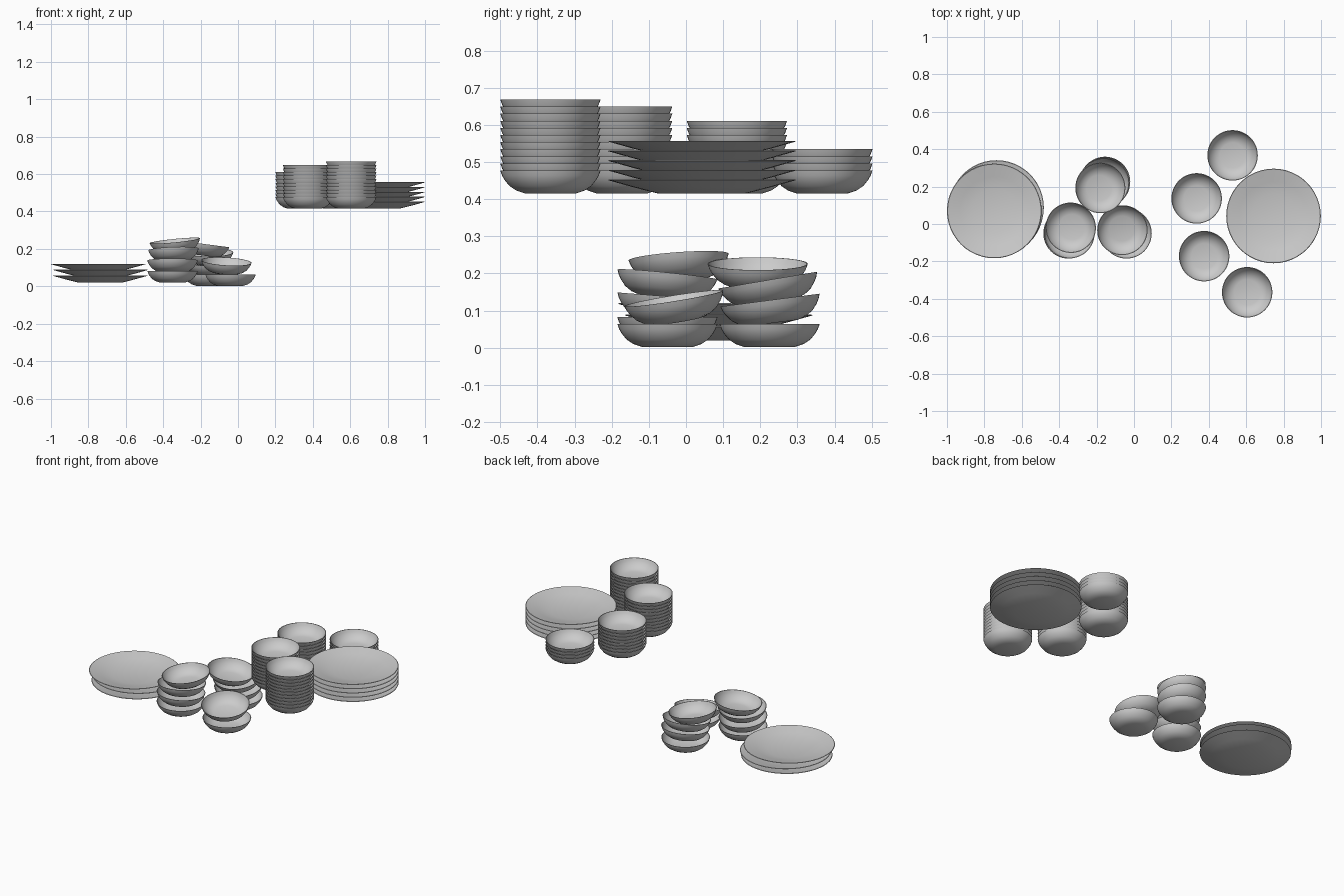
import bpy, math
from mathutils import Vector, Matrix

if "Cube" in bpy.data.objects:
    bpy.data.objects.remove(bpy.data.objects["Cube"])

SEGMENTS = 48

# Outer skin from base to rim, then inner skin back to the centre (radius, height)
BOWL = [(0, 0), (0.068, 0), (0.092, 0.008), (0.110, 0.020), (0.123, 0.036), (0.130, 0.048), (0.135, 0.062),
        (0.132, 0.062), (0.126, 0.048), (0.119, 0.037), (0.106, 0.023), (0.089, 0.012), (0.068, 0.006), (0, 0.006)]
PLATE = [(0, 0), (0.118, 0), (0.185, 0.017), (0.253, 0.036),
         (0.250, 0.038), (0.183, 0.022), (0.118, 0.007), (0, 0.007)]
BOWL_HEIGHT = 0.062


def lathe(name, profile):
    """Spin a profile round z into a closed, smooth shaded mesh."""
    verts, rings = [], []
    for r, z in profile:
        start = len(verts)
        count = 1 if r == 0 else SEGMENTS
        for i in range(count):
            a = 2 * math.pi * i / SEGMENTS
            verts.append((r * math.cos(a), r * math.sin(a), z))
        rings.append((start, count))
    faces = []
    for (a, na), (b, nb) in zip(rings, rings[1:]):
        for i in range(SEGMENTS):
            j = (i + 1) % SEGMENTS
            if na == 1:
                faces.append((a, b + j, b + i))
            elif nb == 1:
                faces.append((a + i, a + j, b))
            else:
                faces.append((a + i, a + j, b + j, b + i))
    mesh = bpy.data.meshes.new(name)
    mesh.from_pydata(verts, [], faces)
    mesh.update()
    mesh.shade_smooth()
    mesh.set_sharp_from_angle(angle=math.radians(30))
    return mesh


bowl_mesh = lathe("bowl", BOWL)
plate_mesh = lathe("plate", PLATE)


def place(name, mesh, matrix):
    ob = bpy.data.objects.new(name, mesh)
    bpy.context.collection.objects.link(ob)
    ob.matrix_world = matrix


def neat_stack(name, mesh, x, y, z, count, step):
    for i in range(count):
        place(f"{name}_{i + 1}", mesh, Matrix.Translation((x, y, z + i * step)))


def tilted_bowl(name, x, y, rim_z, slope_x, slope_y):
    """Place a bowl by its rim centre and the slope of its rim."""
    up = Vector((-slope_x, -slope_y, 1)).normalized()
    turn = Vector((0, 0, 1)).rotation_difference(up).to_matrix().to_4x4()
    place(name, bowl_mesh, Matrix.Translation((x, y, rim_z)) @ turn
          @ Matrix.Translation((0, 0, -BOWL_HEIGHT)))


# Upper shelf: neat stacks of bowls and plates
for n, (x, y, count) in enumerate([(0.605, -0.365, 11), (0.375, -0.172, 10),
                                   (0.335, 0.137, 8), (0.527, 0.367, 4)]):
    neat_stack(f"upper_bowl_stack_{n + 1}", bowl_mesh, x, y, 0.415, count, 0.0191)
neat_stack("upper_plate", plate_mesh, 0.746, 0.043, 0.415, 5, 0.026)

# Lower shelf: loose plates
for i, (x, y) in enumerate([(-0.737, 0.08), (-0.735, 0.088), (-0.747, 0.07)]):
    place(f"lower_plate_{i + 1}", plate_mesh, Matrix.Translation((x, y, 0.02 + i * 0.031)))

# Lower shelf: untidy bowl stacks (x, y, rim height, slope in x, slope in y)
untidy = {
    "back": [(-0.155, 0.225, 0.064, 0, 0), (-0.155, 0.226, 0.128, 0, 0.13),
             (-0.160, 0.220, 0.182, 0, 0.17), (-0.180, 0.193, 0.226, -0.13, 0)],
    "left": [(-0.350, -0.050, 0.082, 0, 0), (-0.350, -0.050, 0.138, 0, -0.08),
             (-0.345, -0.050, 0.197, 0.04, -0.10), (-0.338, -0.020, 0.244, 0.10, 0.07)],
    "front": [(-0.040, -0.050, 0.064, 0, 0), (-0.062, -0.033, 0.133, -0.06, 0.16)],
}
for side, bowls in untidy.items():
    for i, spec in enumerate(bowls):
        tilted_bowl(f"lower_{side}_bowl_{i + 1}", *spec)
